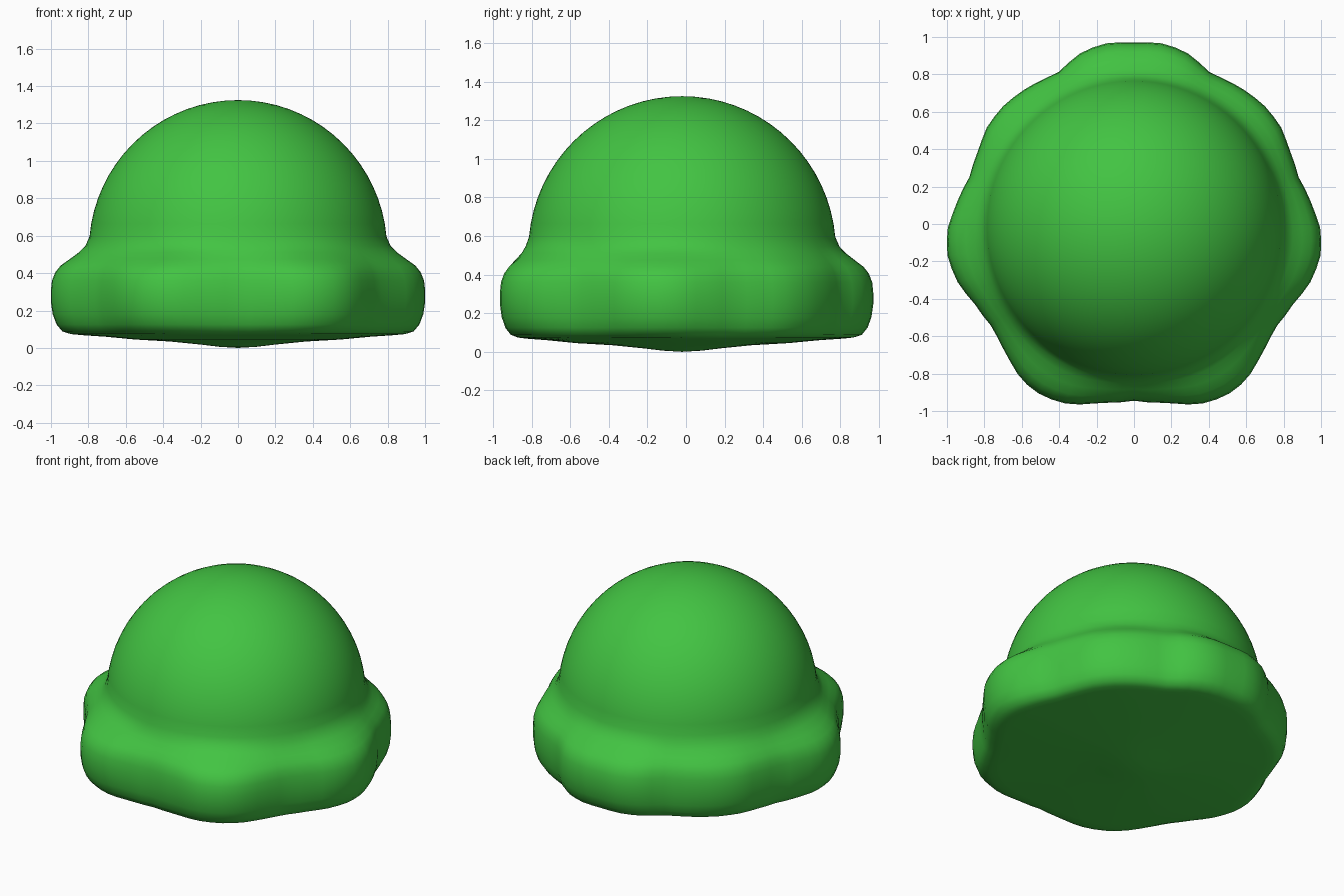
import bpy, bmesh, math

if "Cube" in bpy.data.objects:
    bpy.data.objects.remove(bpy.data.objects["Cube"])

green = bpy.data.materials.new("leaf green")
green.diffuse_color = (0.055, 0.55, 0.055, 1)
green.use_nodes = True
green.node_tree.nodes["Principled BSDF"].inputs["Base Color"].default_value = green.diffuse_color

CY = -0.02   # dome axis in y
SEG = 84

# right half of the seven-lobed brim outline seen from above, back to front
half = [(0, .97), (.14, .968), (.27, .925), (.41, .805), (.60, .71), (.70, .63),
        (.785, .52), (.83, .40), (.88, .25), (.96, .08), (.998, -.03), (1.0, -.16),
        (.95, -.30), (.85, -.43), (.75, -.56), (.68, -.70), (.60, -.835),
        (.49, -.92), (.345, -.965), (.18, -.955), (0, -.945)]
polar = [(math.atan2(x, y - CY), math.hypot(x, y - CY)) for x, y in half]


def outline(a):
    """Brim radius at angle a from the back, mirrored left to right."""
    a = abs((a + math.pi) % (2 * math.pi) - math.pi)
    for (a0, r0), (a1, r1) in zip(polar, polar[1:]):
        if a <= a1 + 1e-9:
            return r0 + (r1 - r0) * (a - a0) / (a1 - a0)
    return polar[-1][1]


# rings as (round radius, outline share, height): radius = round*(1-share) + outline*share
rings = [(.10, 0, .006), (.20, 0, .018), (.36, 0, .034), (.55, 0, .045),
         (.66, .15, .06), (.72, .4, .068), (.72, .62, .074), (.72, .78, .088),
         (.72, .89, .125), (.74, .96, .18), (.76, 1, .25), (.76, 1, .30),
         (.79, .97, .36), (.80, .88, .405), (.80, .74, .44), (.80, .5, .475),
         (.80, .25, .512), (.805, .06, .545)]
# dome rings
for i in range(1, 18):
    t = math.radians(5 * i)
    rings.append((.797 * math.cos(t), 0, .525 + .80 * math.sin(t)))

# lathe the lobed body
bm = bmesh.new()
loops = []
for r, k, z in rings:
    loop = []
    for i in range(SEG):
        a = 2 * math.pi * i / SEG
        rad = r * (1 - k) + outline(a) * k
        loop.append(bm.verts.new((rad * math.sin(a), CY + rad * math.cos(a), z)))
    loops.append(loop)
for lo, hi in zip(loops, loops[1:]):
    for i in range(SEG):
        j = (i + 1) % SEG
        bm.faces.new((lo[i], lo[j], hi[j], hi[i]))
for loop, z in ((loops[0], 0), (loops[-1], 1.325)):
    tip = bm.verts.new((0, CY, z))
    for i in range(SEG):
        bm.faces.new((loop[i], loop[(i + 1) % SEG], tip))
bmesh.ops.recalc_face_normals(bm, faces=bm.faces)
for f in bm.faces:
    f.smooth = True
mesh = bpy.data.meshes.new("domed_body")
bm.to_mesh(mesh)
bm.free()
mesh.materials.append(green)
body = bpy.data.objects.new("domed_body_with_lobed_brim", mesh)
bpy.context.collection.objects.link(body)
